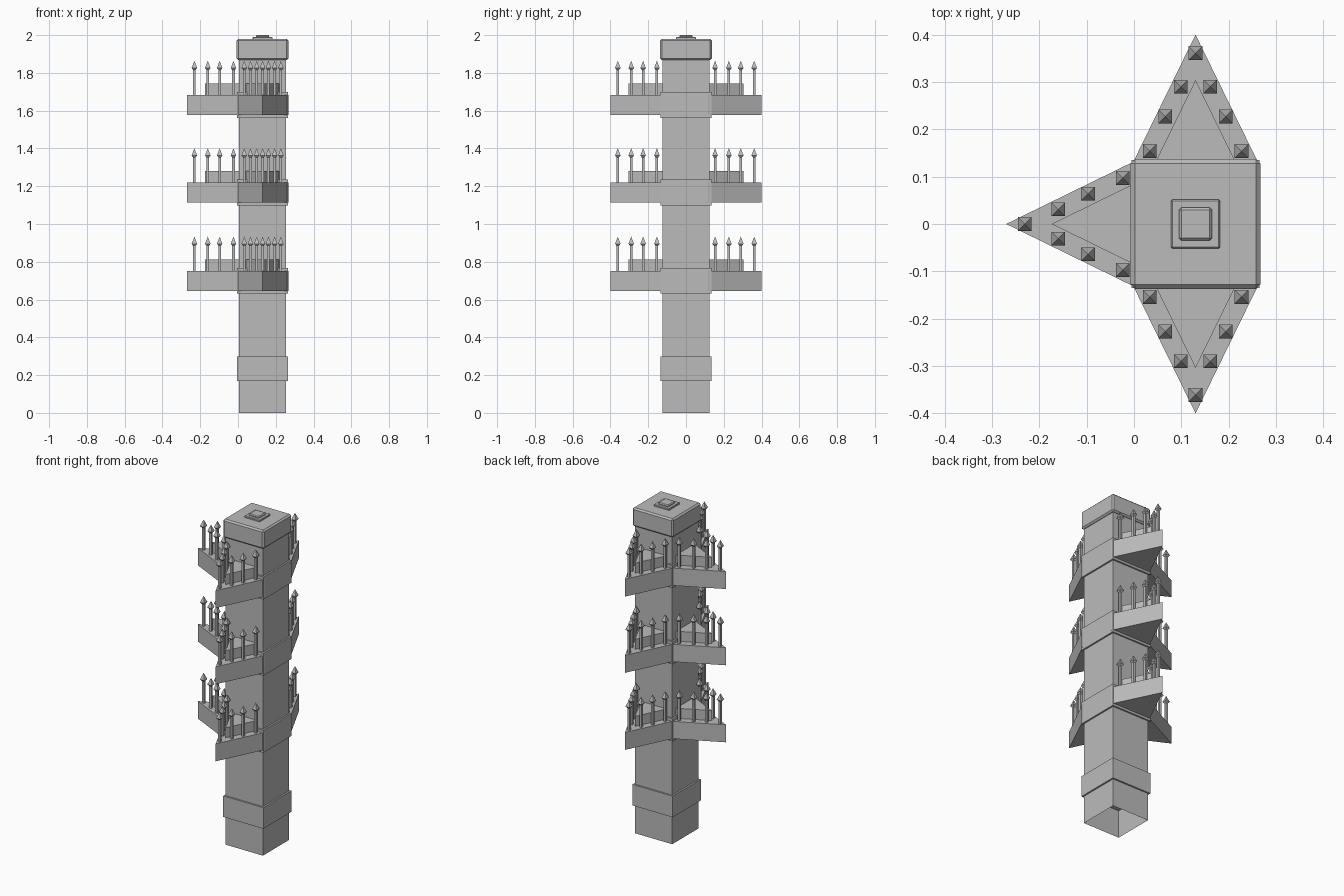
import bpy, bmesh
from math import pi
from mathutils import Matrix, Vector

cube = bpy.data.objects.get("Cube")
if cube:
    bpy.data.objects.remove(cube, do_unlink=True)

CENTRE = Vector((0.13, 0, 0))
TIERS = (0.645, 1.113, 1.576)

stone = bpy.data.materials.new("grey_stone")
stone.use_nodes = True
stone.diffuse_color = (0.5, 0.5, 0.5, 1)
stone.node_tree.nodes["Principled BSDF"].inputs["Base Color"].default_value = (0.5, 0.5, 0.5, 1)


def finish(name, bm, angle=0, z=0):
    """Turn a bmesh into an object standing on the tower axis."""
    bmesh.ops.recalc_face_normals(bm, faces=bm.faces)
    mesh = bpy.data.meshes.new(name)
    bm.to_mesh(mesh)
    bm.free()
    mesh.materials.append(stone)
    obj = bpy.data.objects.new(name, mesh)
    obj.location = CENTRE + Vector((0, 0, z))
    obj.rotation_euler.z = angle
    bpy.context.collection.objects.link(obj)
    return obj


def block(name, half, z0, z1, chamfer=0, open_bottom=False):
    bm = bmesh.new()
    size = Matrix.Diagonal((2 * half, 2 * half, z1 - z0, 1))
    bmesh.ops.create_cube(bm, size=1, matrix=Matrix.Translation((0, 0, (z0 + z1) / 2)) @ size)
    if open_bottom:
        bottom = min(bm.faces, key=lambda f: f.calc_center_median().z)
        bmesh.ops.delete(bm, geom=[bottom], context='FACES_ONLY')
    obj = finish(name, bm)
    if chamfer:
        bevel = obj.modifiers.new("chamfer", 'BEVEL')
        bevel.width = chamfer
        bevel.segments = 1
    return obj


def wedge(bm, tip, root, half, z0, z1):
    """Triangular prism pointing along +x."""
    verts = [bm.verts.new((x, y, z0)) for x, y in ((tip, 0), (root, half), (root, -half))]
    face = bm.faces.new(verts)
    top = bmesh.ops.extrude_face_region(bm, geom=[face])["geom"]
    moved = [v for v in top if isinstance(v, bmesh.types.BMVert)]
    bmesh.ops.translate(bm, verts=moved, vec=(0, 0, z1 - z0))


def spike(bm, x, y):
    """Square post carrying a pointed head, lofted through square rings."""
    previous = None
    for half, z in ((0.007, 0.1), (0.007, 0.24), (0.0145, 0.25)):
        ring = [bm.verts.new((x + half * a, y + half * b, z))
                for a, b in ((1, 1), (-1, 1), (-1, -1), (1, -1))]
        if previous:
            for i in range(4):
                j = (i + 1) % 4
                bm.faces.new((previous[i], previous[j], ring[j], ring[i]))
        previous = ring
    point = bm.verts.new((x, y, 0.288))
    for i in range(4):
        bm.faces.new((previous[i], previous[(i + 1) % 4], point))


# Main column and its foot band
block("shaft", 0.125, 0, 1.9, open_bottom=True)
block("foot_band", 0.135, 0.17, 0.298)

# Chamfered cap with two small steps
block("cap", 0.137, 1.867, 1.98, 0.009)
block("cap_step", 0.052, 1.97, 1.99, 0.003)
block("cap_knob", 0.035, 1.98, 2.0, 0.005)

# Three tiers, each with a band and three pointed balconies
for level, z in enumerate(TIERS, 1):
    block(f"tier_{level}_band", 0.135, z - 0.014, z + 0.123)
    for side, angle in (("right", pi), ("back", pi / 2), ("front", -pi / 2)):
        bm = bmesh.new()
        wedge(bm, 0.4, 0.12, 0.137, 0, 0.106)
        finish(f"tier_{level}_{side}_balcony", bm, angle, z)

        bm = bmesh.new()
        wedge(bm, 0.304, 0.12, 0.09, 0.1, 0.167)
        finish(f"tier_{level}_{side}_raised_floor", bm, angle, z)

        bm = bmesh.new()
        spike(bm, 0.361, 0)
        for x, y in ((0.29, 0.031), (0.227, 0.064), (0.154, 0.097)):
            spike(bm, x, y)
            spike(bm, x, -y)
        finish(f"tier_{level}_{side}_spikes", bm, angle, z)
